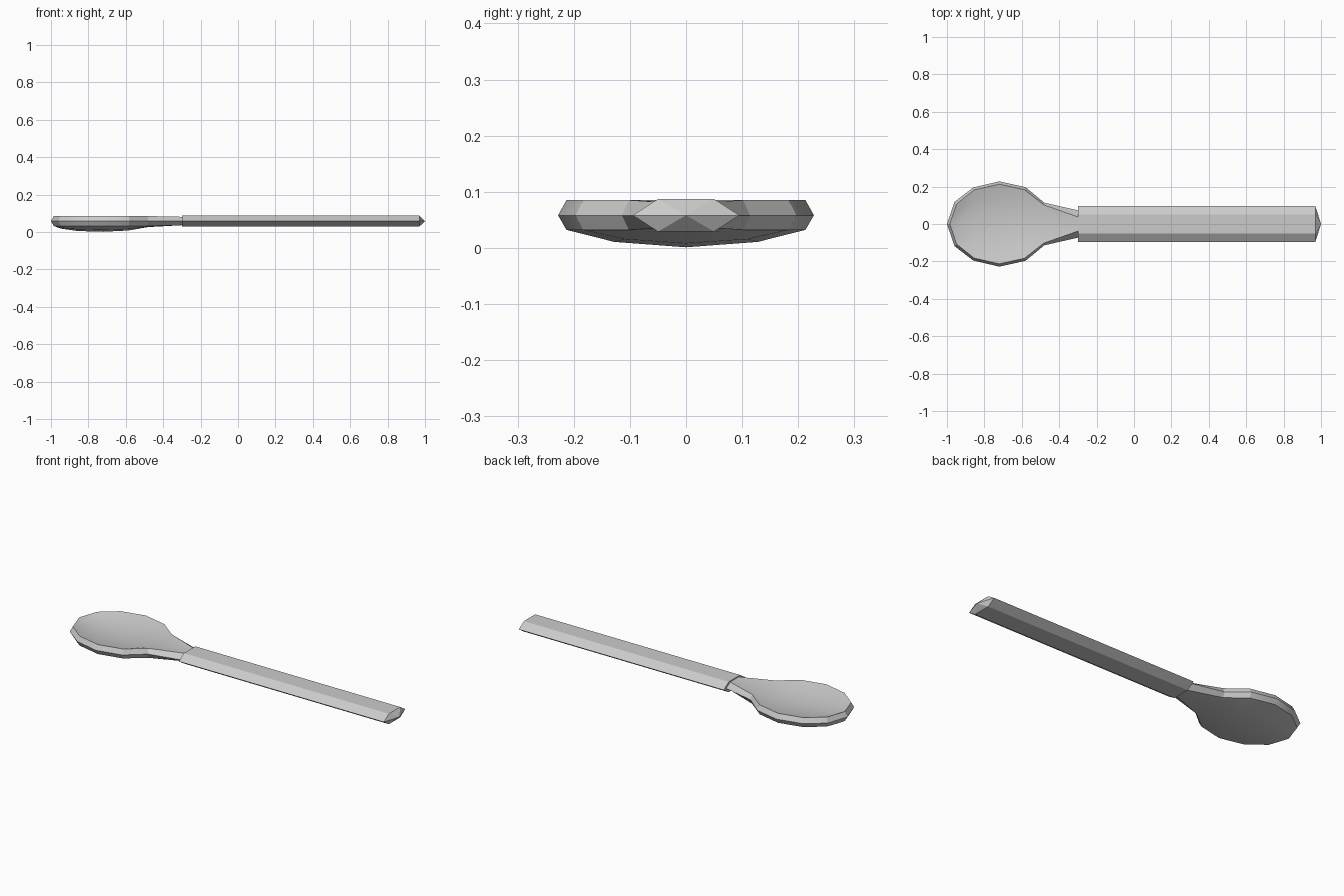
import bpy, bmesh

if "Cube" in bpy.data.objects:
    bpy.data.objects.remove(bpy.data.objects["Cube"])


def make_object(name, bm):
    bmesh.ops.remove_doubles(bm, verts=bm.verts, dist=0.0005)
    bmesh.ops.recalc_face_normals(bm, faces=bm.faces)
    mesh = bpy.data.meshes.new(name)
    bm.to_mesh(mesh)
    bm.free()
    ob = bpy.data.objects.new(name, mesh)
    bpy.context.collection.objects.link(ob)
    return ob


def bridge(bm, a, b):
    n = len(a)
    for i in range(n):
        j = (i + 1) % n
        bm.faces.new((a[i], a[j], b[j], b[i]))


# bowl and neck: rim x, rim half width, inset x, inset half width, dish depth, rim height trim
stations = [
    (-1.0, 0.0, -0.985, 0.0, 0.0, 0.0),
    (-0.96, 0.118, -0.948, 0.108, 0.014, 0.0),
    (-0.86, 0.195, -0.855, 0.182, 0.027, 0.0),
    (-0.72, 0.228, -0.72, 0.213, 0.031, 0.0),
    (-0.58, 0.197, -0.585, 0.183, 0.024, 0.0),
    (-0.48, 0.114, -0.482, 0.102, 0.006, 0.0),
    (-0.30, 0.073, -0.30, 0.038, 0.0, 0.004),
]
across = [(-1, 0), (-0.6, 0.69), (0, 1), (0.6, 0.69), (1, 0)]

bm = bmesh.new()
rings = []
for xm, wm, xi, wi, dip, trim in stations:
    top = [(xi, t * wi, 0.085 - trim - dip * k) for t, k in across]
    low = [(xi, t * wi, 0.032 + trim - dip * k) for t, k in reversed(across)]
    ring = top + [(xm, wm, 0.058)] + low + [(xm, -wm, 0.058)]
    rings.append([bm.verts.new(p) for p in ring])
for a, b in zip(rings, rings[1:]):
    bridge(bm, a, b)
bm.faces.new(rings[-1])
bmesh.ops.dissolve_degenerate(bm, dist=0.0005, edges=bm.edges)
bowl = make_object("bowl", bm)
bpy.context.view_layer.objects.active = bowl
bowl.select_set(True)
bpy.ops.object.shade_smooth_by_angle(angle=0.4)

# handle: six-sided bar with a pointed end
section = [(-0.095, 0.058), (-0.05, 0.087), (0.05, 0.087),
           (0.095, 0.058), (0.05, 0.029), (-0.05, 0.029)]
bm = bmesh.new()
start, end = [[bm.verts.new((x, y, z)) for y, z in section] for x in (-0.30, 0.97)]
bridge(bm, start, end)
bm.faces.new(start)
tip = bm.verts.new((1.0, 0, 0.058))
for i in range(6):
    bm.faces.new((end[i], end[(i + 1) % 6], tip))
make_object("handle", bm)
